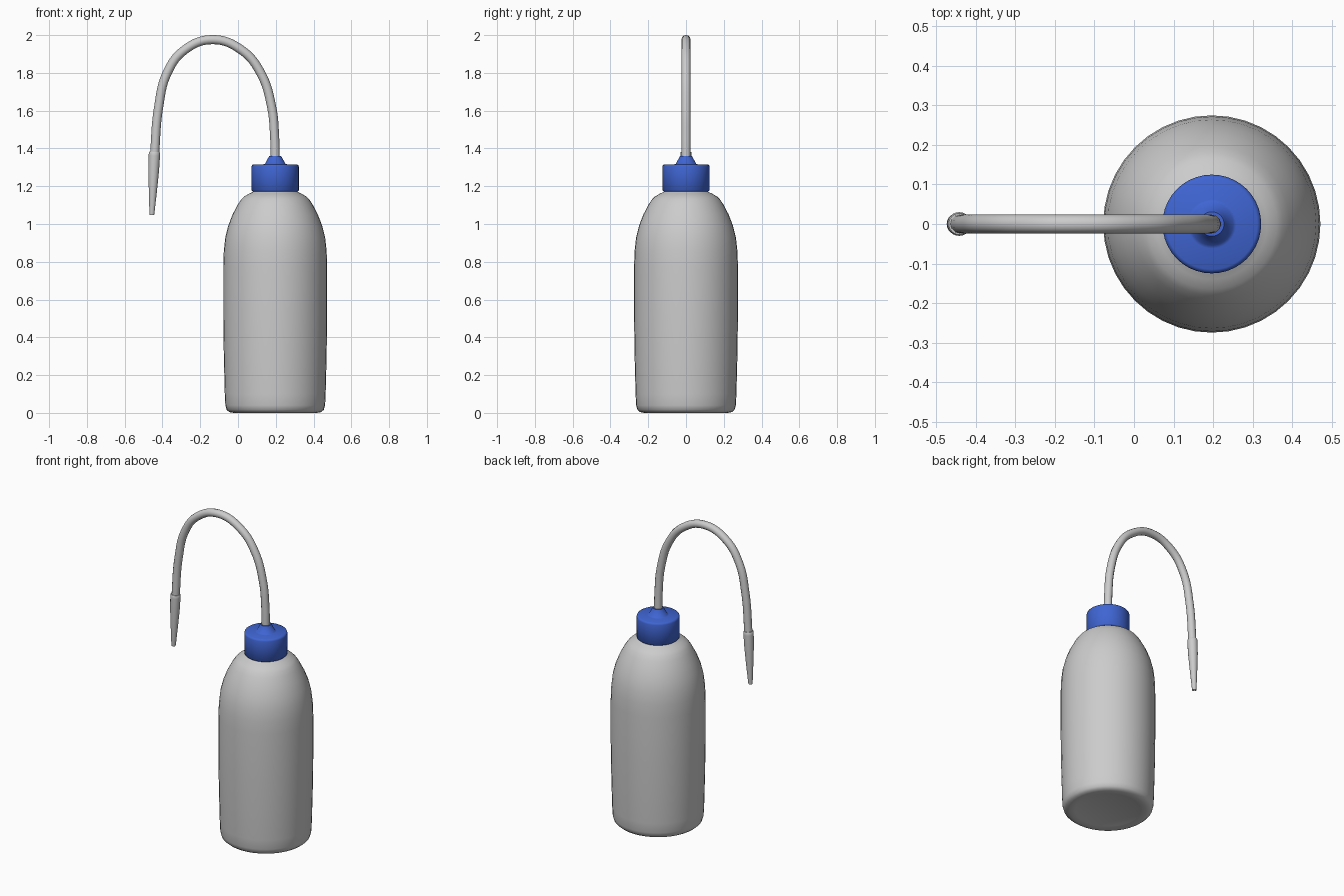
import bpy, bmesh, math
from mathutils import Vector, Matrix

if "Cube" in bpy.data.objects:
    bpy.data.objects.remove(bpy.data.objects["Cube"])

CX = 0.197  # bottle axis


def lathe(name, profile, origin, axis=(0, 0, 1), steps=40, angle=35):
    """Spin (radius, height) points around an axis through origin."""
    bm = bmesh.new()
    vs = [bm.verts.new((r, 0, z)) for r, z in profile]
    edges = [bm.edges.new(p) for p in zip(vs, vs[1:])]
    bmesh.ops.spin(bm, geom=vs + edges, cent=(0, 0, 0), axis=(0, 0, 1),
                   angle=math.tau, steps=steps)
    bmesh.ops.remove_doubles(bm, verts=bm.verts, dist=1e-4)
    bmesh.ops.recalc_face_normals(bm, faces=bm.faces)
    rot = Vector((0, 0, 1)).rotation_difference(Vector(axis)).to_matrix().to_4x4()
    bm.transform(Matrix.Translation(origin) @ rot)
    me = bpy.data.meshes.new(name)
    bm.to_mesh(me)
    bm.free()
    ob = bpy.data.objects.new(name, me)
    bpy.context.collection.objects.link(ob)
    smooth(ob, angle)
    return ob


def smooth(ob, angle):
    bpy.ops.object.select_all(action='DESELECT')
    ob.select_set(True)
    bpy.context.view_layer.objects.active = ob
    bpy.ops.object.shade_smooth_by_angle(angle=math.radians(angle))


# Bottle body with shallow recessed base and rounded shoulder
lathe("bottle", [
    (0, 0.012), (0.16, 0.012), (0.19, 0.003), (0.22, 0), (0.243, 0.004),
    (0.257, 0.016), (0.264, 0.04), (0.267, 0.1), (0.272, 0.3), (0.275, 0.5),
    (0.275, 0.78), (0.272, 0.86), (0.264, 0.93), (0.249, 0.99),
    (0.226, 1.05), (0.197, 1.105), (0.18, 1.13), (0.165, 1.145),
    (0.14, 1.16), (0.118, 1.17), (0.105, 1.18), (0.105, 1.25), (0, 1.25)],
    (CX, 0, 0), angle=60)

# Screw cap with a conical collar for the tube
cap = lathe("cap", [
    (0, 1.172), (0.119, 1.172), (0.125, 1.178), (0.125, 1.304),
    (0.122, 1.312), (0.115, 1.316), (0.062, 1.316), (0.054, 1.319),
    (0.036, 1.352), (0.031, 1.36), (0, 1.36)], (CX, 0, 0), angle=50)
blue = bpy.data.materials.new("cap_blue")
blue.diffuse_color = (0.05, 0.13, 0.65, 1)
blue.use_nodes = True
blue.node_tree.nodes["Principled BSDF"].inputs["Base Color"].default_value = blue.diffuse_color
cap.data.materials.append(blue)

# Bent spout tube
path = [(CX, 1.33), (0.194, 1.46), (0.178, 1.62), (0.12, 1.80),
        (0.02, 1.92), (-0.135, 1.976), (-0.285, 1.92), (-0.375, 1.80),
        (-0.42, 1.62), (-0.443, 1.35)]
cu = bpy.data.curves.new("spout_tube", 'CURVE')
cu.dimensions = '3D'
cu.bevel_depth = 0.024
cu.bevel_resolution = 4
cu.resolution_u = 8
cu.use_fill_caps = True
sp = cu.splines.new('BEZIER')
sp.bezier_points.add(len(path) - 1)
for bp, (x, z) in zip(sp.bezier_points, path):
    bp.co = (x, 0, z)
    bp.handle_left_type = bp.handle_right_type = 'AUTO'
tube = bpy.data.objects.new("spout_tube", cu)
bpy.context.collection.objects.link(tube)
bpy.ops.object.select_all(action='DESELECT')
tube.select_set(True)
bpy.context.view_layer.objects.active = tube
bpy.ops.object.convert(target='MESH')
smooth(bpy.context.object, 50)

# Tapered nozzle sleeved over the tube end
top, tip = Vector((-0.442, 0, 1.382)), Vector((-0.456, 0, 1.047))
length = (tip - top).length
lathe("nozzle", [
    (0, 0), (0.027, 0), (0.030, 0.006), (0.030, 0.02), (0.028, 0.1),
    (0.022, 0.2), (0.014, length - 0.02), (0.012, length),
    (0.007, length), (0.006, length - 0.03), (0, length - 0.03)],
    top, tip - top, steps=24, angle=40)
